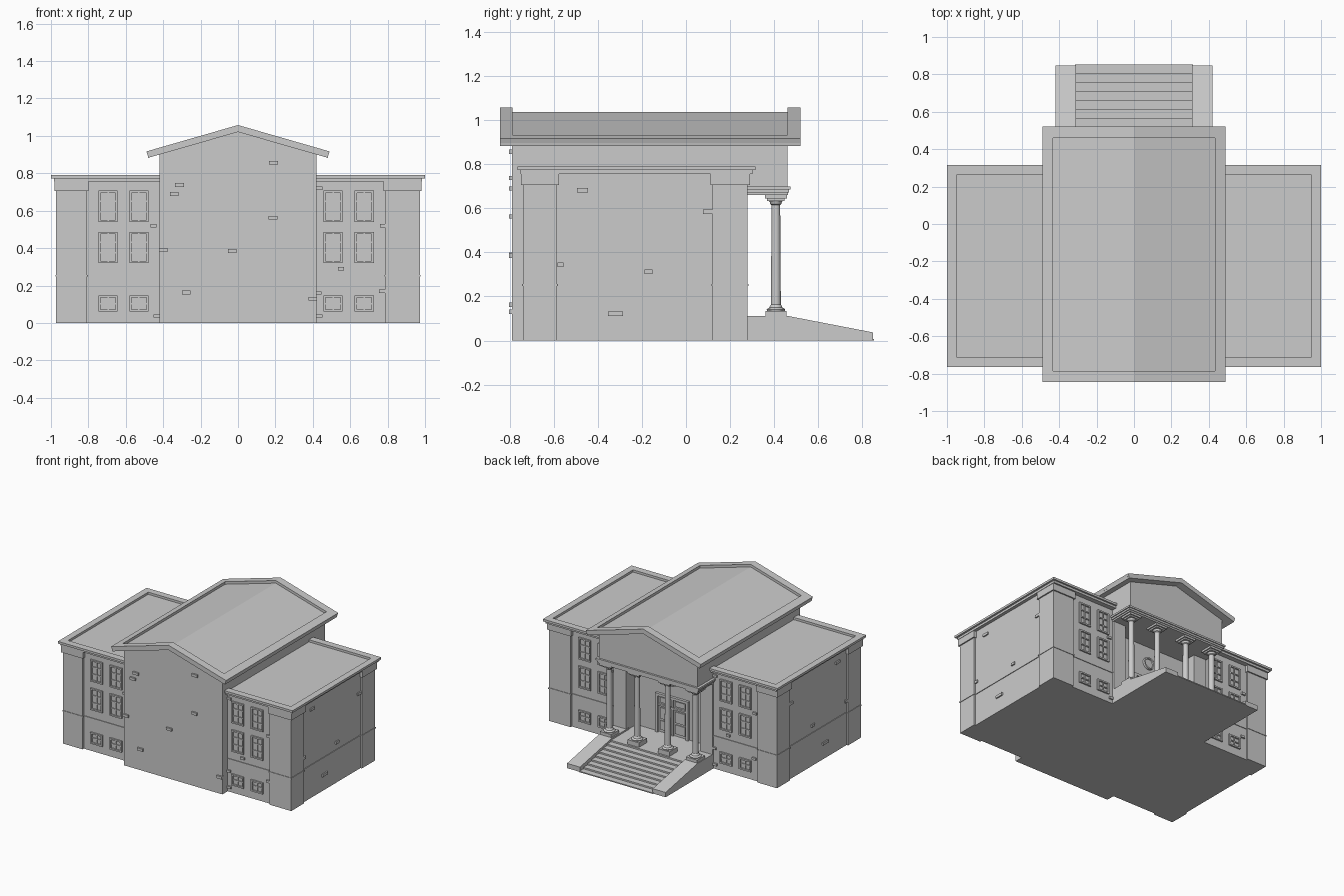
import bpy, bmesh, math
from mathutils import Matrix

if "Cube" in bpy.data.objects:
    bpy.data.objects.remove(bpy.data.objects["Cube"])


def finish(name, bm):
    bmesh.ops.recalc_face_normals(bm, faces=bm.faces)
    me = bpy.data.meshes.new(name)
    bm.to_mesh(me)
    bm.free()
    ob = bpy.data.objects.new(name, me)
    bpy.context.collection.objects.link(ob)
    return ob


def boxes(name, items):
    """One object from boxes given as (x0, x1, y0, y1, z0, z1)."""
    bm = bmesh.new()
    for b in items:
        lo = [min(b[i], b[i + 1]) for i in (0, 2, 4)]
        hi = [max(b[i], b[i + 1]) for i in (0, 2, 4)]
        m = Matrix.Translation([(l + h) / 2 for l, h in zip(lo, hi)])
        m = m @ Matrix.Diagonal([h - l for l, h in zip(lo, hi)] + [1])
        bmesh.ops.create_cube(bm, size=1, matrix=m)
    return finish(name, bm)


def prism(name, profile, a, b, axis):
    """Extrude a profile from a to b along 'x' (profile y,z) or 'y' (profile x,z)."""
    bm = bmesh.new()
    place = (lambda p: (a, p[0], p[1])) if axis == 'x' else (lambda p: (p[0], a, p[1]))
    face = bm.faces.new([bm.verts.new(place(p)) for p in profile])
    ext = bmesh.ops.extrude_face_region(bm, geom=[face])
    vs = [v for v in ext['geom'] if isinstance(v, bmesh.types.BMVert)]
    bmesh.ops.translate(bm, verts=vs, vec=(b - a, 0, 0) if axis == 'x' else (0, b - a, 0))
    return finish(name, bm)


def lathe(name, profile, loc, steps=24):
    bm = bmesh.new()
    vs = [bm.verts.new((r, 0, z)) for r, z in profile]
    es = [bm.edges.new(p) for p in zip(vs, vs[1:])]
    bmesh.ops.spin(bm, geom=vs + es, cent=(0, 0, 0), axis=(0, 0, 1),
                   angle=2 * math.pi, steps=steps)
    bmesh.ops.remove_doubles(bm, verts=bm.verts, dist=1e-5)
    ob = finish(name, bm)
    ob.location = loc
    bpy.ops.object.select_all(action='DESELECT')
    ob.select_set(True)
    bpy.context.view_layer.objects.active = ob
    bpy.ops.object.shade_smooth_by_angle(angle=math.radians(35))
    return ob


def window(x, z0, z1, y, d, rows):
    """Frame and glazing bars on a wall at y that faces direction d."""
    w, f = 0.051, 0.011
    out = [(x + s * w, x + s * (w - f), y - d * .01, y + d * .012, z0, z1) for s in (-1, 1)]
    out += [(x - w, x + w, y - d * .01, y + d * .012, a, b)
            for a, b in ((z0, z0 + f), (z1 - f, z1))]
    out.append((x - .004, x + .004, y - d * .01, y + d * .007, z0, z1))
    for i in range(1, rows):
        z = z0 + (z1 - z0) * i / rows
        out.append((x - w, x + w, y - d * .01, y + d * .007, z - .004, z + .004))
    return out


# Side wings: walls, corner pilasters, string course, cornice and parapet
for s, side in ((-1, 'left'), (1, 'right')):
    inner = .806 if s < 0 else .787
    boxes(side + '_wing_walls', [(s * .38, s * .96, -.725, .265, 0, .765)])
    pil, caps = [], []
    for y0, y1, e in ((-.74, -.585, -1), (.28, .12, 1)):
        pil.append((s * inner, s * .972, y0, y1, 0, .71))
        caps.append((s * (inner - .008), s * .982, y0 + e * .01, y1 - e * .008, .705, .758))
    boxes(side + '_wing_pilasters', pil)
    boxes(side + '_wing_pilaster_caps', caps)
    boxes(side + '_wing_string_course',
          [(s * .38, s * .965, -.73, .27, .247, .256)]
          + [(s * (inner - .004), s * .976, a, b, .247, .256)
             for a, b in ((-.744, -.581), (.116, .284))])
    boxes(side + '_wing_cornice', [(s * .38, s * .985, -.752, .302, .756, .773)])
    boxes(side + '_wing_parapet', [
        (s * .95, s * 1.0, -.765, .315, .773, .79),
        (s * .38, s * .95, -.765, -.712, .773, .79),
        (s * .38, s * .95, .263, .315, .773, .79)])

# Wing windows on both long sides
for side, xs in (('left', (-.694, -.53)), ('right', (.509, .675))):
    items = []
    for x in xs:
        for y, d in ((-.725, -1), (.265, 1)):
            items += window(x, .06, .147, y, d, 2)
            items += window(x, .32, .487, y, d, 3)
            items += window(x, .54, .707, y, d, 3)
    boxes(side + '_wing_windows', items)

# Central hall with a recessed entrance and a gabled portico above it
gable = [(-.42, .66), (.42, .66), (.42, .905), (0, 1.025), (-.42, .905)]
boxes('hall_walls', [(-.42, .42, -.79, .155, 0, .66),
                     (-.42, -.315, .155, .28, 0, .66), (.315, .42, .155, .28, 0, .66)])
prism('hall_gable_walls', gable, -.79, .46, 'y')
boxes('portico_entablature', [(-.425, .425, .27, .463, .66, .672),
                              (-.432, .432, .27, .468, .672, .686),
                              (-.44, .44, .27, .475, .686, .7)])


# Gabled roof: recessed panel inside a raised rim
def top(x):
    return 1.058 - .288 * abs(x)


def chevron(x_top, x_bot, up, down):
    return [(-x_top, top(x_top) - up), (0, top(0) - up), (x_top, top(x_top) - up),
            (x_bot, top(x_bot) - down), (0, top(0) - down), (-x_bot, top(x_bot) - down)]


prism('roof_panel', chevron(.483, .48, .02, .037), -.845, .52, 'y')
for name, a, b in (('back', -.845, -.787), ('front', .46, .52)):
    prism('roof_rim_' + name, chevron(.49, .483, 0, .022), a, b, 'y')
for s, side in ((-1, 'left'), (1, 'right')):
    prism('roof_rim_' + side, [(s * .432, top(.432)), (s * .49, top(.49)),
                               (s * .483, top(.483) - .022), (s * .432, top(.432) - .022)],
          -.787, .46, 'y')

# Porch floor, steps and sloping side walls
n, floor = 8, .1
boxes('porch_floor', [(-.32, .32, .15, .47, 0, floor)])
boxes('front_steps', [(-.315, .315, .46, .47 + .048 * (i + 1), 0, floor - (i + 1) * .0115)
                      for i in range(n)])
for s, side in ((-1, 'left'), (1, 'right')):
    prism(side + '_stair_wall', [(.25, 0), (.848, 0), (.848, .037), (.46, .112), (.25, .112)],
          s * .31, s * .42, 'x')

# Columns with plinths and capitals
shaft = [(0, .134), (.04, .134), (.042, .14), (.036, .147), (.03, .149), (.027, .157),
         (.0225, .163), (.0195, .615), (.026, .62), (.026, .626), (.033, .636), (0, .636)]
for i, x in enumerate((-.367, -.13, .13, .367)):
    lathe('column_%d' % (i + 1), shaft, (x, .408, 0))
    boxes('column_blocks_%d' % (i + 1), [
        (x - .048, x + .048, .36, .456, .09, .135),
        (x - .04, x + .04, .368, .448, .634, .645),
        (x - .05, x + .05, .358, .458, .645, .662)])

# Double entrance door with panels
door = [(-.14, -.12, .15, .175, .1, .4), (.12, .14, .15, .175, .1, .4),
        (-.14, .14, .15, .175, .38, .4), (-.008, .008, .15, .168, .1, .38),
        (-.12, .12, .15, .17, .305, .318)]
for s in (-1, 1):
    for z0, z1 in ((.12, .19), (.205, .29), (.33, .37)):
        door.append((s * .022, s * .106, .15, .163, z0, z1))
boxes('entrance_door', door)

# Round medallion above the door
ring = lathe('door_medallion', [(0, 0), (0, .008), (.034, .008), (.036, .018), (.046, .018),
                                (.048, 0)], (0, .153, .525), 32)
ring.rotation_euler = (-math.pi / 2, 0, 0)

# Loose raised bricks scattered over the walls
hall = ((.19, .857), (-.313, .738), (-.34, .69), (.187, .563), (-.4, .39), (-.03, .385),
        (-.276, .163), (.4, .13))
wing = ((-.453, .52), (-.436, .037), (.55, .29), (.437, .72), (.437, .037), (.775, .52),
        (.77, .17), (.43, .16))
ends = ((-.47, .683, .025), (.1, .584, .022), (-.57, .344, .014), (-.17, .312, .018),
        (-.32, .122, .033))
items = [(x - .023, x + .023, -.803, -.78, z - .01, z + .01) for x, z in hall]
for x, z in wing:
    items.append((x - .016, x + .016, -.737, -.715, z - .009, z + .009))
    items.append((-x - .016, -x + .016, .255, .277, z - .009, z + .009))
for s in (-1, 1):
    items += [(s * .95, s * .97, y - w, y + w, z - .01, z + .01) for y, z, w in ends]
boxes('accent_bricks', items)
